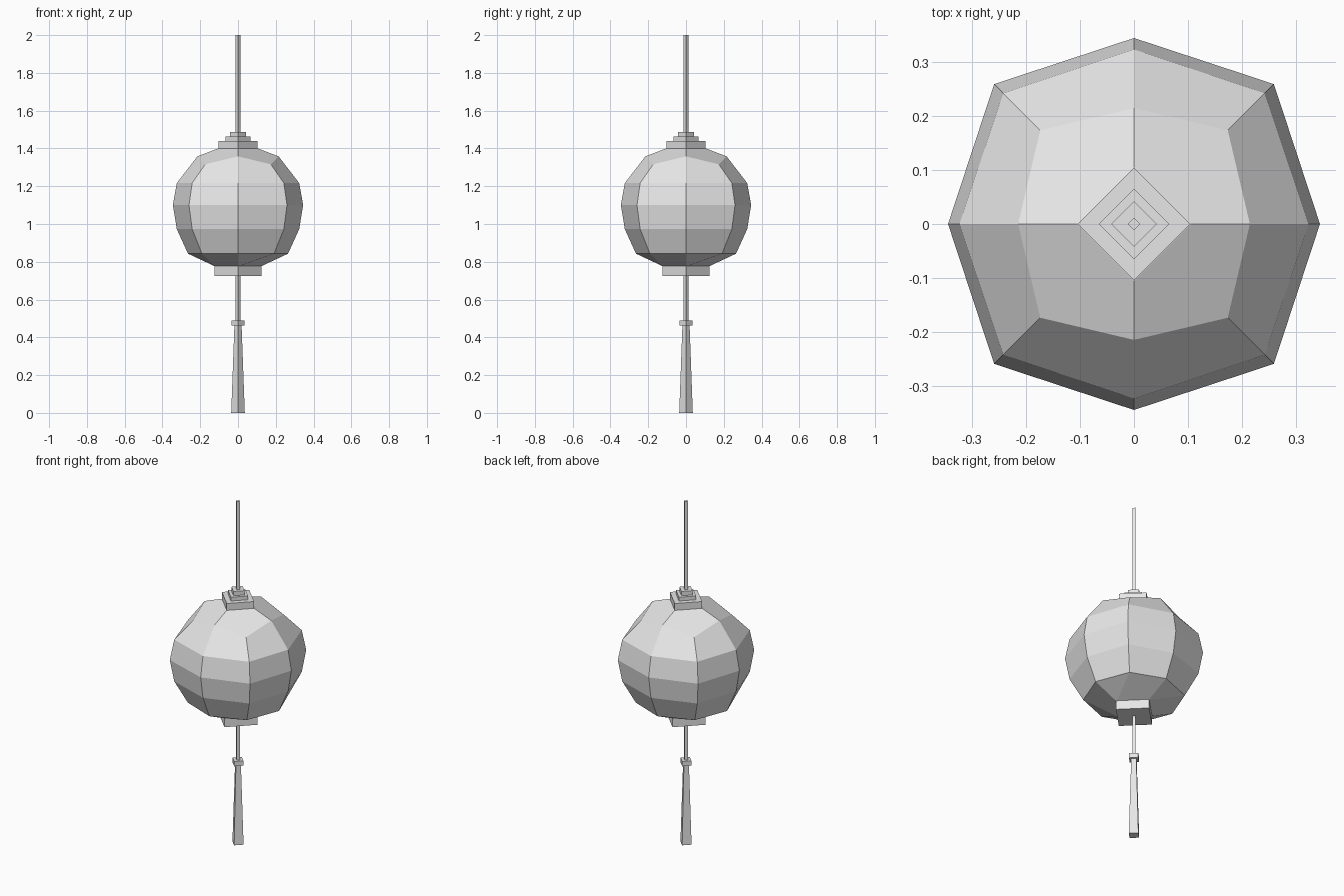
import bpy
import bmesh
from math import cos, sin, pi

cube = bpy.data.objects.get("Cube")
if cube:
    bpy.data.objects.remove(cube, do_unlink=True)

# Single flat colour
grey = bpy.data.materials.new("light_grey")
grey.use_nodes = True
grey.diffuse_color = (0.8, 0.8, 0.8, 1)
grey.node_tree.nodes["Principled BSDF"].inputs["Base Color"].default_value = (0.8, 0.8, 0.8, 1)


def diamond_block(name, bottom, top, r_bottom, r_top=None):
    """Four-sided block with its corners on the x and y axes."""
    bpy.ops.mesh.primitive_cone_add(
        vertices=4, radius1=r_bottom, radius2=r_top or r_bottom,
        depth=top - bottom, location=(0, 0, (bottom + top) / 2))
    block = bpy.context.object
    block.name = name
    block.data.materials.append(grey)


def lantern_body():
    """Eight-sided faceted globe closed by a diamond at each end."""
    # axis radius, axis height, diagonal radius, diagonal height
    profile = [(0.265, 0.843, 0.27, 0.843),
               (0.324, 0.973, 0.343, 0.973),
               (0.345, 1.10, 0.367, 1.10),
               (0.324, 1.217, 0.343, 1.217),
               (0.215, 1.358, 0.246, 1.316)]
    bm = bmesh.new()

    def ring(count, place):
        verts = []
        for i in range(count):
            r, z = place(i)
            a = 2 * pi * i / count
            verts.append(bm.verts.new((r * cos(a), r * sin(a), z)))
        return verts

    rings = [ring(8, lambda i: p[2:] if i % 2 else p[:2]) for p in profile]
    for low, high in zip(rings, rings[1:]):
        for i in range(8):
            j = (i + 1) % 8
            bm.faces.new((low[i], low[j], high[j], high[i]))

    # Diamond ends, joined to the neighbouring eight-sided rings
    base = ring(4, lambda i: (0.12, 0.775))
    crown = ring(4, lambda i: (0.105, 1.40))
    for k in range(4):
        n, a, d, b = (k + 1) % 4, 2 * k, 2 * k + 1, (2 * k + 2) % 8
        bm.faces.new((rings[0][d], rings[0][a], base[k]))
        bm.faces.new((rings[0][b], rings[0][d], base[k], base[n]))
        bm.faces.new((rings[-1][a], rings[-1][d], rings[-1][b], crown[n], crown[k]))
    bm.faces.new(base)
    bm.faces.new(crown)
    bmesh.ops.recalc_face_normals(bm, faces=bm.faces)

    mesh = bpy.data.meshes.new("lantern_body")
    bm.to_mesh(mesh)
    bm.free()
    mesh.materials.append(grey)
    bpy.context.collection.objects.link(bpy.data.objects.new("lantern_body", mesh))


lantern_body()

# Stepped cap and hanging rod
diamond_block("cap_lower_step", 1.40, 1.44, 0.104)
diamond_block("cap_middle_step", 1.44, 1.462, 0.065)
diamond_block("cap_upper_step", 1.462, 1.487, 0.042)
diamond_block("hanging_rod", 1.487, 2.0, 0.012)

# Bottom collar, cord and tassel
diamond_block("bottom_collar", 0.725, 0.778, 0.125)
diamond_block("tassel_cord", 0.49, 0.725, 0.012)
diamond_block("tassel_knot", 0.462, 0.49, 0.035)
diamond_block("tassel", 0.0, 0.462, 0.036, 0.019)
